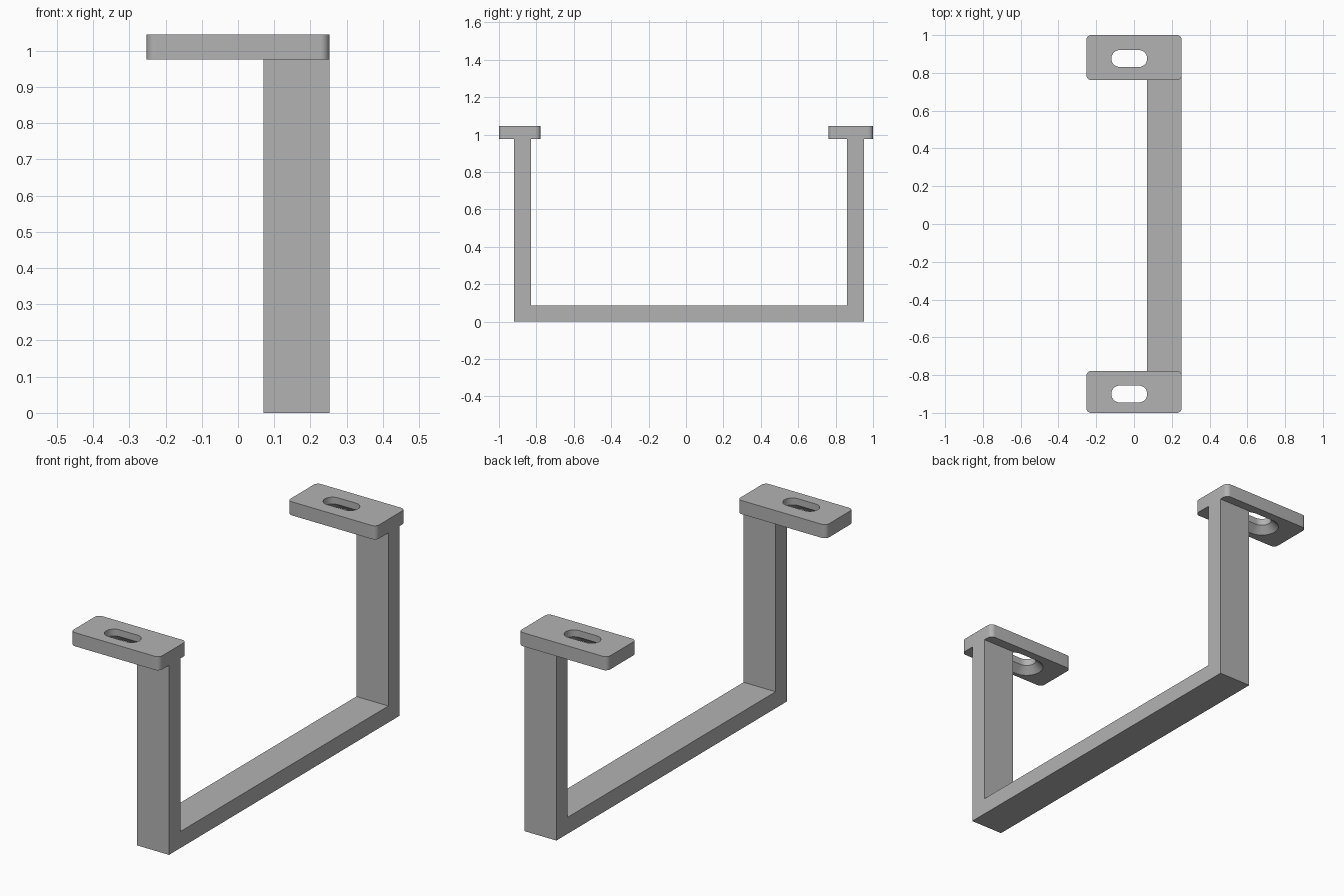
import bpy
import bmesh
from math import cos, sin, pi, radians

if "Cube" in bpy.data.objects:
    bpy.data.objects.remove(bpy.data.objects["Cube"], do_unlink=True)

# One plain grey for the whole bracket
GREY = (0.45, 0.45, 0.45, 1)
metal = bpy.data.materials.new("grey metal")
metal.use_nodes = True
metal.diffuse_color = GREY
metal.node_tree.nodes["Principled BSDF"].inputs["Base Color"].default_value = GREY

HALF_X = 0.252          # half width of the mounting tabs
LEG_X = 0.07            # inner side of the strap
TAB_Z, TOP_Z = 0.975, 1.045
SEGMENTS = 8            # per rounded corner


def finish(bm, name):
    bmesh.ops.remove_doubles(bm, verts=bm.verts, dist=1e-5)
    bmesh.ops.recalc_face_normals(bm, faces=bm.faces)
    mesh = bpy.data.meshes.new(name)
    bm.to_mesh(mesh)
    bm.free()
    mesh.materials.append(metal)
    obj = bpy.data.objects.new(name, mesh)
    bpy.context.collection.objects.link(obj)
    bpy.ops.object.select_all(action="DESELECT")
    obj.select_set(True)
    bpy.context.view_layer.objects.active = obj
    bpy.ops.object.shade_smooth_by_angle(angle=radians(30))
    return obj


def rounded_ring(bm, cx, cy, hx, hy, radius, z):
    """Rounded rectangle; with hy equal to the radius it is a slot outline."""
    ring = []
    for k, (sx, sy) in enumerate([(1, 1), (-1, 1), (-1, -1), (1, -1)]):
        for i in range(SEGMENTS + 1):
            a = (k + i / SEGMENTS) * pi / 2
            ring.append(bm.verts.new((cx + sx * (hx - radius) + radius * cos(a),
                                      cy + sy * (hy - radius) + radius * sin(a), z)))
    return ring


def mounting_tab(name, y0, y1, slot_y):
    """Rounded plate with a slot that is countersunk from below."""
    bm = bmesh.new()
    cy, hy = (y0 + y1) / 2, (y1 - y0) / 2
    slot_x, straight, r, sink = -0.025, 0.05, 0.045, 0.08
    rings = [rounded_ring(bm, 0, cy, HALF_X, hy, 0.025, z) for z in (TAB_Z, TOP_Z)]
    for radius, z in ((r, TOP_Z), (r, TAB_Z + sink - r), (sink, TAB_Z)):
        rings.append(rounded_ring(bm, slot_x, slot_y, straight + radius, radius, radius, z))
    # Close the section: outer wall, top, slot wall, countersink, underside
    for a, b in zip(rings, rings[1:] + rings[:1]):
        for i in range(len(a)):
            j = (i + 1) % len(a)
            bm.faces.new((a[i], a[j], b[j], b[i]))
    bmesh.ops.dissolve_degenerate(bm, dist=1e-5, edges=bm.edges)
    return finish(bm, name)


# U-shaped strap: two legs and the bottom bar from one side profile
profile = [(-0.92, 0), (0.953, 0), (0.953, TAB_Z), (0.862, TAB_Z),
           (0.862, 0.085), (-0.828, 0.085), (-0.828, TAB_Z), (-0.92, TAB_Z)]
bm = bmesh.new()
side = bm.faces.new([bm.verts.new((LEG_X, y, z)) for y, z in profile])
extruded = bmesh.ops.extrude_face_region(bm, geom=[side])
moved = [g for g in extruded["geom"] if isinstance(g, bmesh.types.BMVert)]
bmesh.ops.translate(bm, verts=moved, vec=(HALF_X - LEG_X, 0, 0))
finish(bm, "u_strap")

# Mounting tabs on top of the legs
mounting_tab("front_tab", -1.0, -0.778, -0.9)
mounting_tab("back_tab", 0.762, 1.0, 0.876)
